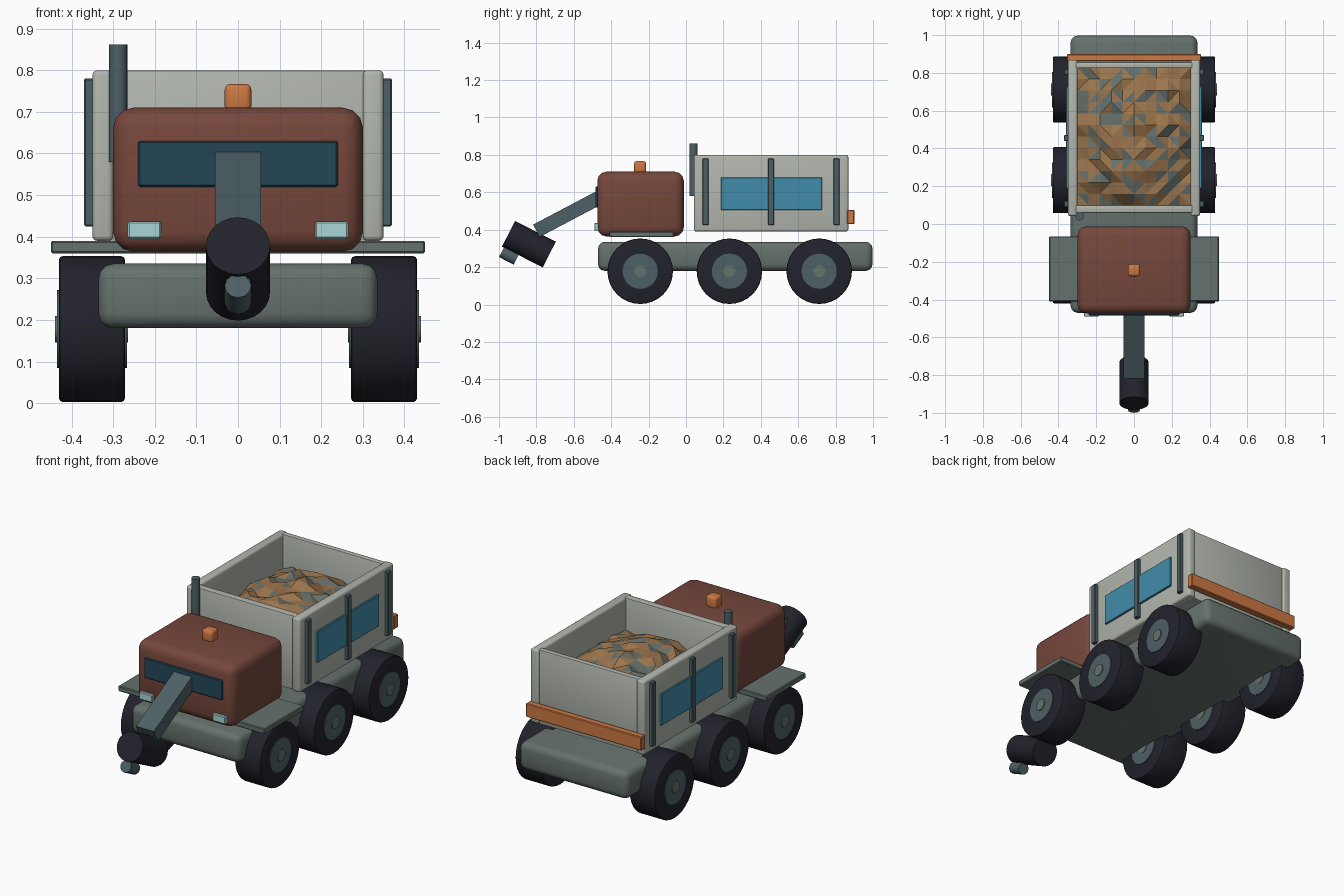
import bpy, bmesh, math, random
from mathutils import Matrix, Vector

if "Cube" in bpy.data.objects:
    bpy.data.objects.remove(bpy.data.objects["Cube"], do_unlink=True)
random.seed(4)


def material(name, *rgb):
    mat = bpy.data.materials.new(name)
    mat.use_nodes = True
    mat.diffuse_color = (*rgb, 1)
    mat.node_tree.nodes["Principled BSDF"].inputs["Base Color"].default_value = (*rgb, 1)
    return mat


rust = material("rust_red", 0.18, 0.063, 0.045)
orange = material("orange", 0.61, 0.19, 0.055)
pale = material("pale_grey", 0.44, 0.47, 0.42)
grey = material("frame_grey", 0.13, 0.165, 0.15)
slate = material("dark_slate", 0.076, 0.117, 0.13)
rubber = material("rubber", 0.016, 0.016, 0.025)
dark_glass = material("dark_glass", 0.018, 0.061, 0.093)
blue_glass = material("blue_glass", 0.054, 0.27, 0.41)
lamp = material("lamp", 0.4, 0.66, 0.66)
earth = material("earth", 0.33, 0.18, 0.074)


def finish(name, bm, *mats, smooth=True):
    bmesh.ops.recalc_face_normals(bm, faces=bm.faces)
    mesh = bpy.data.meshes.new(name)
    bm.to_mesh(mesh)
    bm.free()
    for mat in mats:
        mesh.materials.append(mat)
    obj = bpy.data.objects.new(name, mesh)
    bpy.context.collection.objects.link(obj)
    if smooth:
        bpy.ops.object.select_all(action="DESELECT")
        obj.select_set(True)
        bpy.context.view_layer.objects.active = obj
        bpy.ops.object.shade_smooth_by_angle(angle=math.radians(35))
    return obj


def box(name, mat, xs, ys, zs, bevel=0.0, segments=3):
    """Box given by its extents along each axis, with rounded edges."""
    bm = bmesh.new()
    bmesh.ops.create_cube(bm, size=1)
    for v in bm.verts:
        v.co = [lo + (c + 0.5) * (hi - lo) for c, (lo, hi) in zip(v.co, (xs, ys, zs))]
    if bevel:
        bmesh.ops.bevel(bm, geom=bm.edges[:], offset=bevel, segments=segments,
                        profile=0.5, affect="EDGES")
    return finish(name, bm, mat)


def rod(name, mat, start, end, radius, sides=32, bevel=0.0):
    """Capped cylinder between two points."""
    start, end = Vector(start), Vector(end)
    bm = bmesh.new()
    bmesh.ops.create_cone(bm, cap_ends=True, segments=sides, radius1=radius,
                          radius2=radius, depth=(end - start).length)
    if bevel:
        rims = [e for e in bm.edges if any(len(f.verts) > 4 for f in e.link_faces)]
        bmesh.ops.bevel(bm, geom=rims, offset=bevel, segments=2, profile=0.5, affect="EDGES")
    turn = (end - start).to_track_quat("Z", "Y").to_matrix().to_4x4()
    bm.transform(Matrix.Translation((start + end) / 2) @ turn)
    return finish(name, bm, mat)


def span(side, lo, hi):
    return sorted((side * lo, side * hi))


# Chassis and front mudguard plate
box("chassis", grey, (-0.335, 0.335), (-0.47, 0.997), (0.18, 0.335), 0.035)
box("mudguard", grey, (-0.45, 0.45), (-0.41, -0.065), (0.36, 0.39), 0.004, 1)

# Cab with windscreen, lamps and beacon
box("cab", rust, (-0.3, 0.3), (-0.474, -0.012), (0.364, 0.71), 0.048)
box("windscreen", dark_glass, (-0.24, 0.24), (-0.484, -0.46), (0.52, 0.63), 0.004, 1)
box("beacon", orange, (-0.032, 0.032), (-0.277, -0.213), (0.7, 0.767), 0.014)
rod("exhaust", slate, (-0.288, 0.04, 0.58), (-0.288, 0.04, 0.862), 0.022, 20)

# Open load box: floor and end walls
box("load_floor", pale, (-0.31, 0.31), (0.06, 0.855), (0.39, 0.43))
box("load_front_wall", pale, (-0.31, 0.31), (0.058, 0.1), (0.39, 0.8), 0.006, 2)
box("load_rear_wall", pale, (-0.31, 0.31), (0.825, 0.856), (0.39, 0.8), 0.006, 2)
box("rear_bar", orange, (-0.355, 0.355), (0.862, 0.9), (0.43, 0.506), 0.004, 1)

# Mirrored parts
for side, label in ((1, "left"), (-1, "right")):
    box(f"headlight_{label}", lamp, span(side, 0.185, 0.265), (-0.49, -0.46), (0.395, 0.437), 0.004, 1)
    box(f"load_wall_{label}", pale, span(side, 0.3, 0.35), (0.042, 0.868), (0.39, 0.8), 0.012)
    box(f"side_window_{label}", blue_glass, span(side, 0.34, 0.36), (0.187, 0.727), (0.505, 0.68), 0.003, 1)
    for i, y in enumerate((0.105, 0.455, 0.805)):
        box(f"rib_{label}_{i}", slate, span(side, 0.34, 0.37), (y - 0.016, y + 0.016), (0.425, 0.78), 0.003, 1)
    for i, y in enumerate((-0.245, 0.232, 0.712)):
        for part, mat, inner, outer, radius, bevel in (
                ("tyre", rubber, 0.272, 0.43, 0.175, 0.008),
                ("hub", slate, 0.267, 0.435, 0.094, 0),
                ("axle_cap", grey, 0.264, 0.44, 0.032, 0)):
            rod(f"{part}_{label}_{i}", mat, (side * inner, y, 0.178), (side * outer, y, 0.178),
                radius, 32, bevel)

# Front boom with drum and nozzle
boom_start, boom_end = Vector((0, -0.44, 0.584)), Vector((0, -0.8, 0.394))
bm = bmesh.new()
bmesh.ops.create_cube(bm, size=1)
bm.transform(Matrix.Diagonal((0.11, (boom_end - boom_start).length, 0.075, 1)))
tilt = math.atan2(boom_start.z - boom_end.z, boom_start.y - boom_end.y)
bm.transform(Matrix.Translation((boom_start + boom_end) / 2) @ Matrix.Rotation(tilt, 4, "X"))
finish("boom", bm, slate)
rod("drum", rubber, (0, -0.949, 0.378), (0, -0.731, 0.267), 0.077, 24)
rod("nozzle", slate, (0, -0.985, 0.282), (0, -0.907, 0.242), 0.032, 12)

# Heaped load: faceted mound with stony patches
bm = bmesh.new()
bmesh.ops.create_grid(bm, x_segments=10, y_segments=12, size=0.5)
for v in bm.verts:
    dome = math.cos(v.co.x * math.pi) * math.cos(v.co.y * math.pi)
    v.co = (v.co.x * 0.6, 0.463 + v.co.y * 0.73,
            0.62 + 0.11 * max(dome, 0) ** 0.7 + random.uniform(-0.02, 0.02))
bmesh.ops.triangulate(bm, faces=bm.faces[:])
for f in bm.faces:
    f.material_index = int(random.random() < 0.33)
finish("load_heap", bm, earth, grey, smooth=False)
